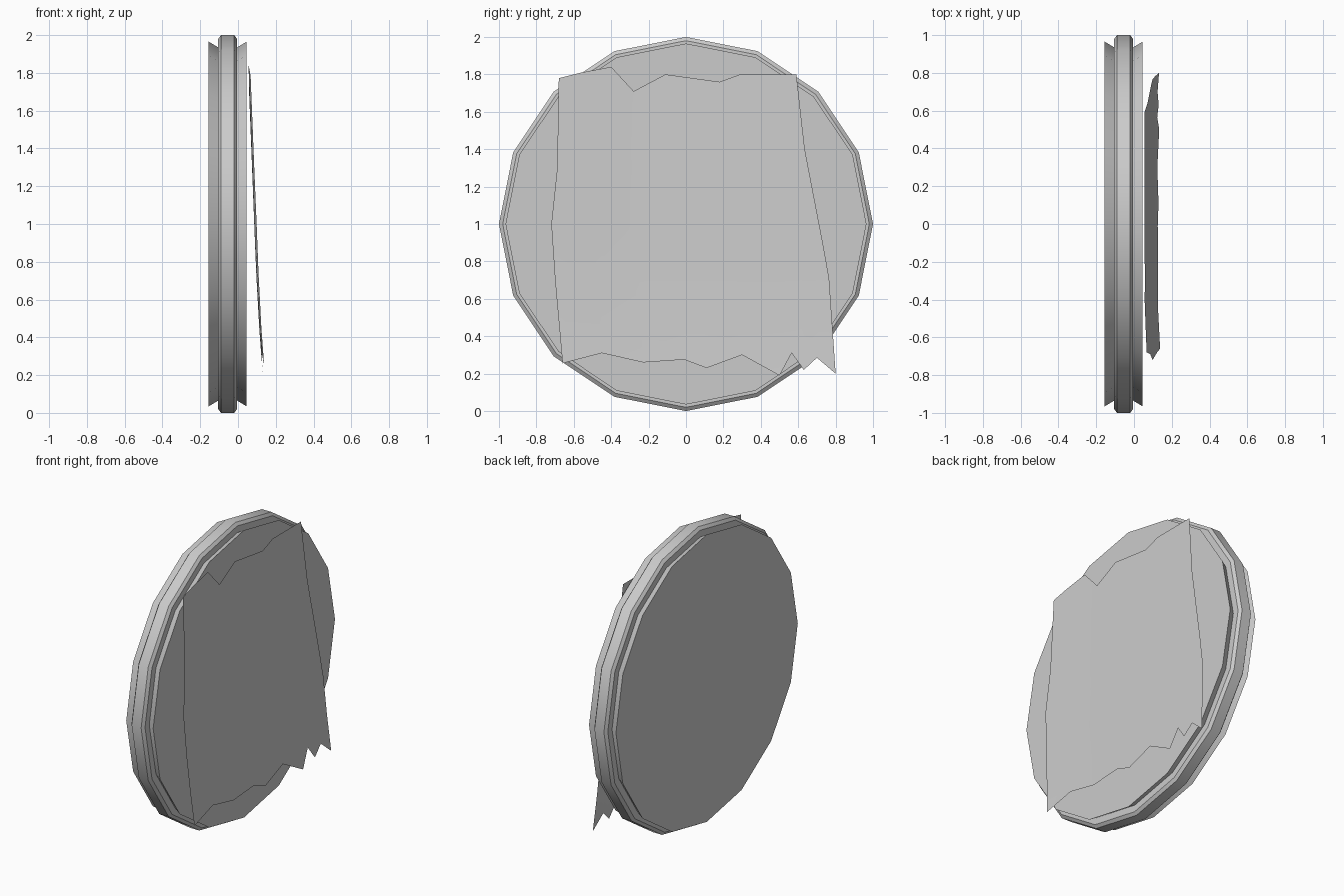
import bpy, bmesh
from math import sin, cos, pi

if "Cube" in bpy.data.objects:
    bpy.data.objects.remove(bpy.data.objects["Cube"])

SIDES = 16


def make_object(name, bm):
    mesh = bpy.data.meshes.new(name)
    bm.to_mesh(mesh)
    bm.free()
    obj = bpy.data.objects.new(name, mesh)
    bpy.context.collection.objects.link(obj)
    bpy.ops.object.select_all(action='DESELECT')
    obj.select_set(True)
    bpy.context.view_layer.objects.active = obj
    bpy.ops.object.shade_smooth_by_angle(angle=0.52)
    return obj


def revolve(name, profile, closed=False):
    """Turn an (x, radius) profile around the x axis at z = 1."""
    bm = bmesh.new()
    rings = [[bm.verts.new((x, r * sin(2 * pi * i / SIDES), 1 + r * cos(2 * pi * i / SIDES)))
              for i in range(SIDES)] for x, r in profile]
    pairs = list(zip(rings, rings[1:]))
    if closed:
        pairs.append((rings[-1], rings[0]))
    else:
        bm.faces.new(rings[0])
        bm.faces.new(rings[-1])
    for a, b in pairs:
        for i in range(SIDES):
            j = (i + 1) % SIDES
            bm.faces.new((a[i], a[j], b[j], b[i]))
    bmesh.ops.recalc_face_normals(bm, faces=bm.faces)
    return make_object(name, bm)


# Round board with flared edges on both faces
revolve("round_board", [(-0.155, 0.965), (-0.105, 0.935), (-0.005, 0.935), (0.045, 0.965)])

# Raised band around the board
revolve("rim_band", [(-0.105, 0.92), (-0.105, 0.98), (-0.09, 1.0),
                     (-0.02, 1.0), (-0.005, 0.98), (-0.005, 0.92)], closed=True)

# Torn sheet outline in (y, z), clockwise from the upper left
outline = [(-0.68, 1.78), (-0.56, 1.81), (-0.40, 1.84), (-0.28, 1.71), (-0.11, 1.80),
           (0.18, 1.76), (0.29, 1.80), (0.59, 1.80), (0.635, 1.40), (0.735, 0.88),
           (0.715, 0.78), (0.765, 0.71), (0.80, 0.20), (0.70, 0.285), (0.63, 0.22),
           (0.565, 0.31), (0.50, 0.19), (0.30, 0.30), (0.11, 0.23), (-0.01, 0.275),
           (-0.23, 0.26), (-0.45, 0.31), (-0.66, 0.255), (-0.70, 0.70),
           (-0.72, 1.00), (-0.68, 1.38)]
bm = bmesh.new()
bm.faces.new([bm.verts.new((0, y, z)) for y, z in reversed(outline)])
bmesh.ops.triangulate(bm, faces=bm.faces[:])
for z in (0.45, 0.75, 1.0, 1.3, 1.6):
    bmesh.ops.bisect_plane(bm, geom=bm.verts[:] + bm.edges[:] + bm.faces[:],
                           plane_co=(0, 0, z), plane_no=(0, 0, 1))

# Sheet leans away from the board towards its lower edge
for v in bm.verts:
    drop = 1 - v.co.z
    v.co.x = 0.086 + 0.039 * drop + 0.03 * max(drop, 0) ** 3
    v.co.x += 0.012 * max(-v.co.y - 0.3, 0) / 0.4
if sum(f.normal.x * f.calc_area() for f in bm.faces) < 0:
    bmesh.ops.reverse_faces(bm, faces=bm.faces[:])
bm.normal_update()
make_object("torn_sheet", bm)
